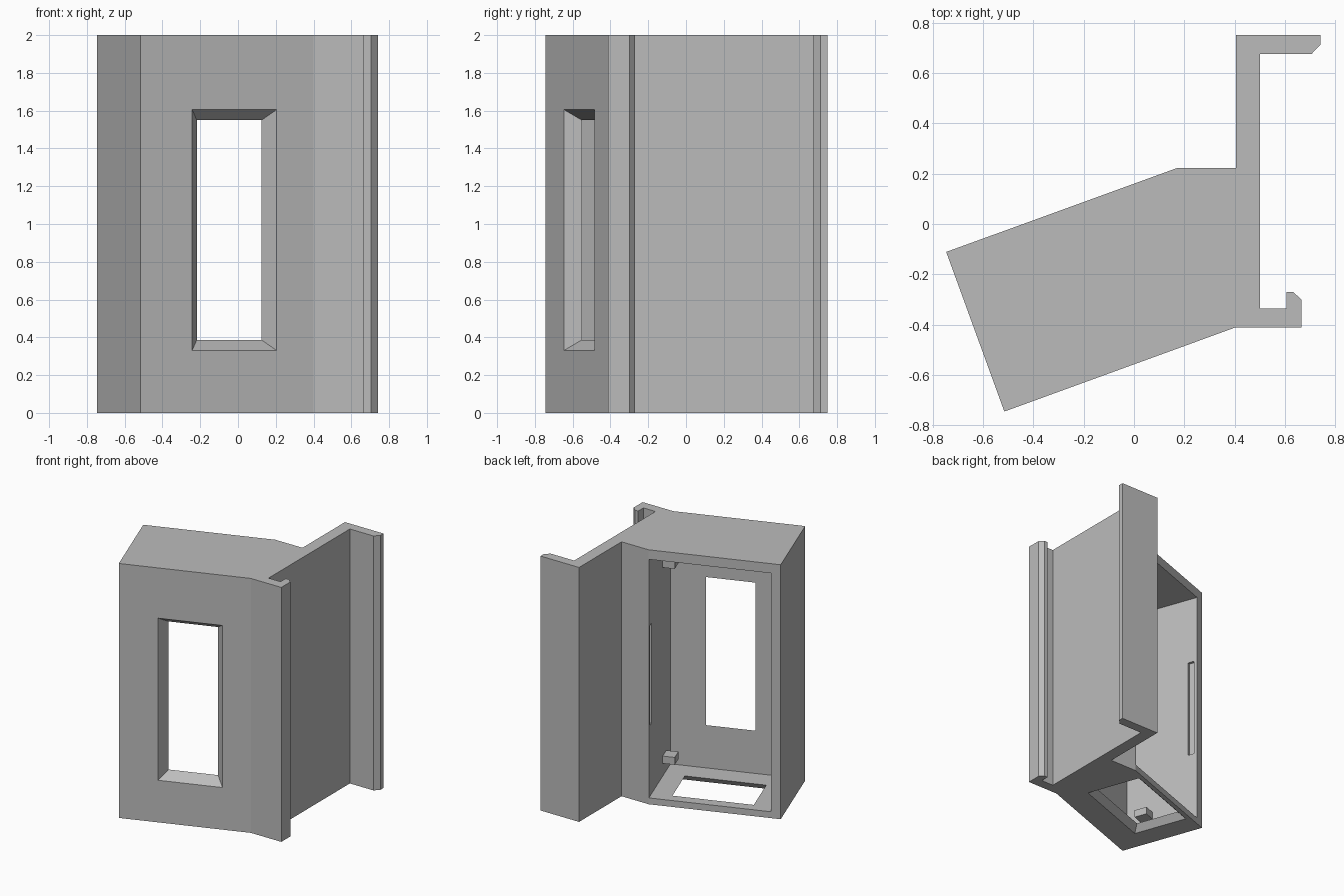
import bpy, bmesh
from math import radians
from mathutils import Matrix

cube = bpy.data.objects.get("Cube")
if cube:
    bpy.data.objects.remove(cube, do_unlink=True)

grey = bpy.data.materials.new("plain_grey")
grey.use_nodes = True
grey.diffuse_color = (0.5, 0.5, 0.5, 1)
grey.node_tree.nodes["Principled BSDF"].inputs["Base Color"].default_value = (0.5, 0.5, 0.5, 1)

# The box part is turned 20 degrees; its own axes are u (width), v (depth), z
FRAME = Matrix.Translation((-0.515, -0.745, 0)) @ Matrix.Rotation(radians(20), 4, 'Z')
WIDTH, DEPTH, HEIGHT = 0.973, 0.675, 2.0
LEFT, FRONT, FLOOR, CEILING = 0.07, 0.08, 0.05, 1.925   # cavity walls


def finish(name, bm):
    bmesh.ops.recalc_face_normals(bm, faces=bm.faces)
    mesh = bpy.data.meshes.new(name)
    bm.to_mesh(mesh)
    bm.free()
    mesh.materials.append(grey)
    obj = bpy.data.objects.new(name, mesh)
    bpy.context.collection.objects.link(obj)
    return obj


def hull(name, points):
    bm = bmesh.new()
    for p in points:
        bm.verts.new(FRAME @ Matrix.Translation(p).translation)
    bmesh.ops.convex_hull(bm, input=bm.verts)
    bmesh.ops.dissolve_limit(bm, angle_limit=0.01, verts=bm.verts, edges=bm.edges)
    return finish(name, bm)


def box(name, u, v, z):
    return hull(name, [(a, b, c) for a in u for b in v for c in z])


def flared(name, u, w, thick, bevel, place):
    """Cutter for an opening that widens by bevel towards the outer side."""
    points = []
    for d in (-0.02, thick + 0.02):
        g = bevel * (1 - d / thick)
        points += [place(a, b, d) for a in (u[0] - g, u[1] + g)
                   for b in (w[0] - g, w[1] + g)]
    return hull(name, points)


# Extruded body: slanted box, mounting plate and two hooked flanges
profile = [(-0.746, -0.111), (-0.515, -0.745), (0.4, -0.412), (0.665, -0.412),
           (0.665, -0.3), (0.632, -0.27), (0.605, -0.27), (0.605, -0.335),
           (0.5, -0.335), (0.5, 0.675), (0.705, 0.675), (0.74, 0.712),
           (0.74, 0.75), (0.405, 0.75), (0.405, 0.222), (0.17, 0.222)]
bm = bmesh.new()
base = bm.faces.new([bm.verts.new((x, y, 0)) for x, y in profile])
top = bmesh.ops.extrude_face_region(bm, geom=[base])
bmesh.ops.translate(bm, vec=(0, 0, HEIGHT),
                    verts=[v for v in top["geom"] if isinstance(v, bmesh.types.BMVert)])
housing = finish("housing", bm)

# Cavity open at the back, front window, floor opening, latch grooves
groove_v, groove_z = (DEPTH - 0.077, DEPTH - 0.026), (0.605, 1.39)
cutters = [
    box("cavity_cutter", (LEFT, WIDTH - 0.001), (FRONT, DEPTH + 0.1), (FLOOR, CEILING)),
    flared("window_cutter", (0.345, 0.71), (0.386, 1.55), FRONT, 0.055,
           lambda a, b, d: (a, d, b)),
    flared("floor_cutter", (0.22, 0.82), (0.25, 0.595), FLOOR, 0.045,
           lambda a, b, d: (a, b, d)),
    box("groove_cutter", (LEFT - 0.02, LEFT + 0.02), groove_v, groove_z),
    box("groove_cutter", (WIDTH - 0.02, WIDTH + 0.02), groove_v, groove_z),
]
for cutter in cutters:
    cutter.hide_render = True
    mod = housing.modifiers.new(cutter.name, 'BOOLEAN')
    mod.operation, mod.solver, mod.object = 'DIFFERENCE', 'EXACT', cutter

# Apply the cuts and drop the cutters
graph = bpy.context.evaluated_depsgraph_get()
result = bpy.data.meshes.new_from_object(housing.evaluated_get(graph))
housing.modifiers.clear()
housing.data = result
for cutter in cutters:
    bpy.data.objects.remove(cutter, do_unlink=True)

# Small stop blocks on both inner side walls, low and high
for side, u in (("right", (LEFT - 0.01, LEFT + 0.09)),
                ("left", (WIDTH - 0.09, WIDTH + 0.01))):
    for level, z in (("lower", 0.15), ("upper", 1.69)):
        box(f"{level}_{side}_stop", u, (0.195, 0.295), (z, z + 0.058))
